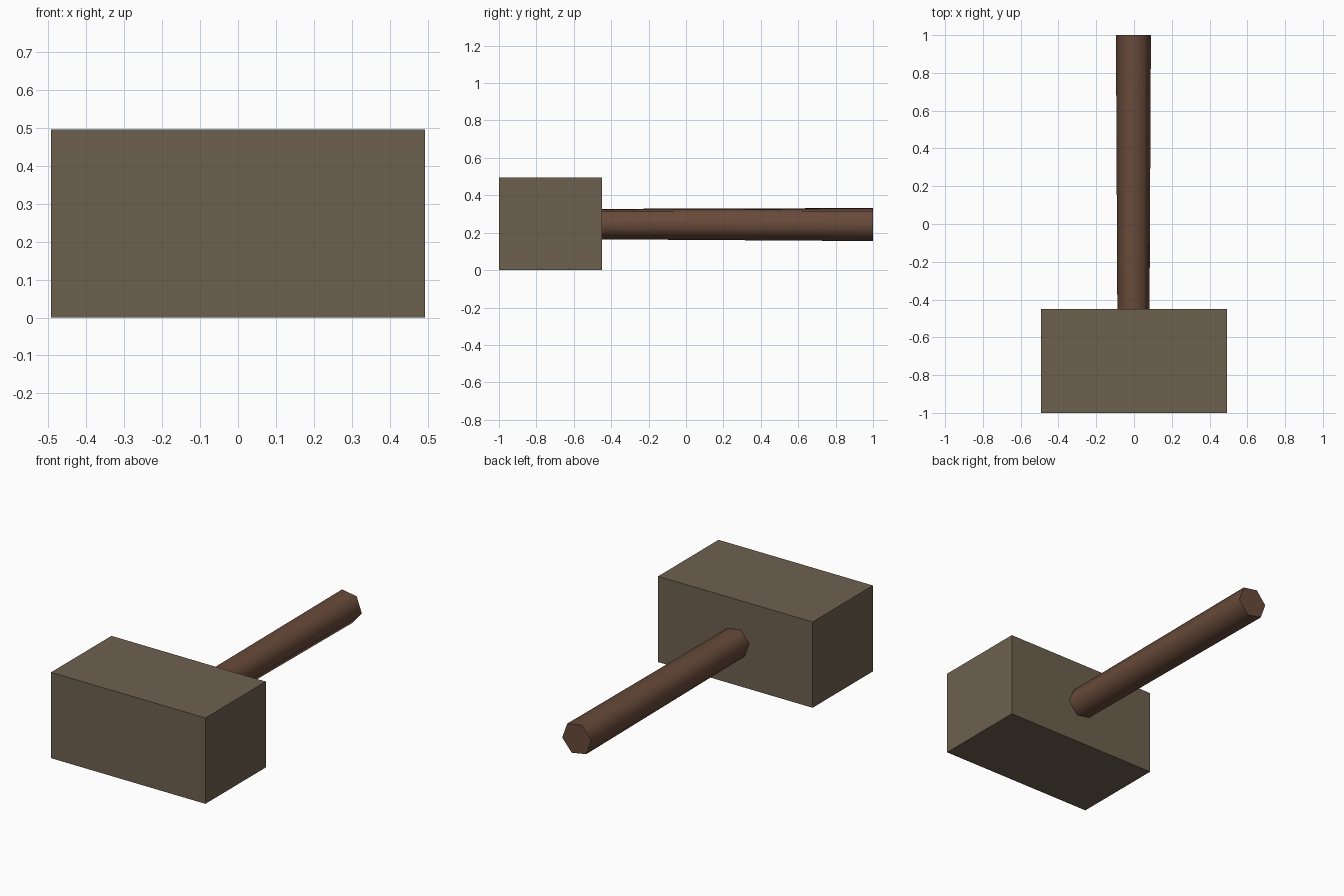
import bpy, bmesh
from math import sin, cos, radians

if "Cube" in bpy.data.objects:
    bpy.data.objects.remove(bpy.data.objects["Cube"])


def add_object(name, bm, color):
    bmesh.ops.recalc_face_normals(bm, faces=bm.faces[:])
    mesh = bpy.data.meshes.new(name)
    bm.to_mesh(mesh)
    bm.free()
    obj = bpy.data.objects.new(name, mesh)
    bpy.context.collection.objects.link(obj)
    mat = bpy.data.materials.new(name + "_material")
    mat.diffuse_color = color
    mat.use_nodes = True
    mat.node_tree.nodes["Principled BSDF"].inputs["Base Color"].default_value = mat.diffuse_color
    mesh.materials.append(mat)
    return obj


# Head: plain block
bm = bmesh.new()
bmesh.ops.create_cube(bm, size=1)
bmesh.ops.scale(bm, vec=(0.985, 0.55, 0.495), verts=bm.verts)
bmesh.ops.translate(bm, vec=(0, -0.725, 0.2475), verts=bm.verts)
add_object("hammer_head", bm, (0.155, 0.119, 0.078, 1))

# Handle: tapered six-sided shaft, slightly embedded in the head
SIDES = 6
bm = bmesh.new()
rings = []
for y, z, r in ((-0.47, 0.246, 0.0865), (1.0, 0.2435, 0.094)):
    angles = [radians(-10 + 360 / SIDES * i) for i in range(SIDES)]
    rings.append([bm.verts.new((-0.003 + r * cos(a), y, z + r * sin(a))) for a in angles])
for i in range(SIDES):
    j = (i + 1) % SIDES
    bm.faces.new((rings[0][i], rings[0][j], rings[1][j], rings[1][i]))
for ring in rings:
    bm.faces.new(ring)
handle = add_object("handle", bm, (0.138, 0.069, 0.042, 1))

# Smooth sides, sharp end caps
bpy.context.view_layer.objects.active = handle
handle.select_set(True)
bpy.ops.object.shade_smooth_by_angle(angle=radians(75))
